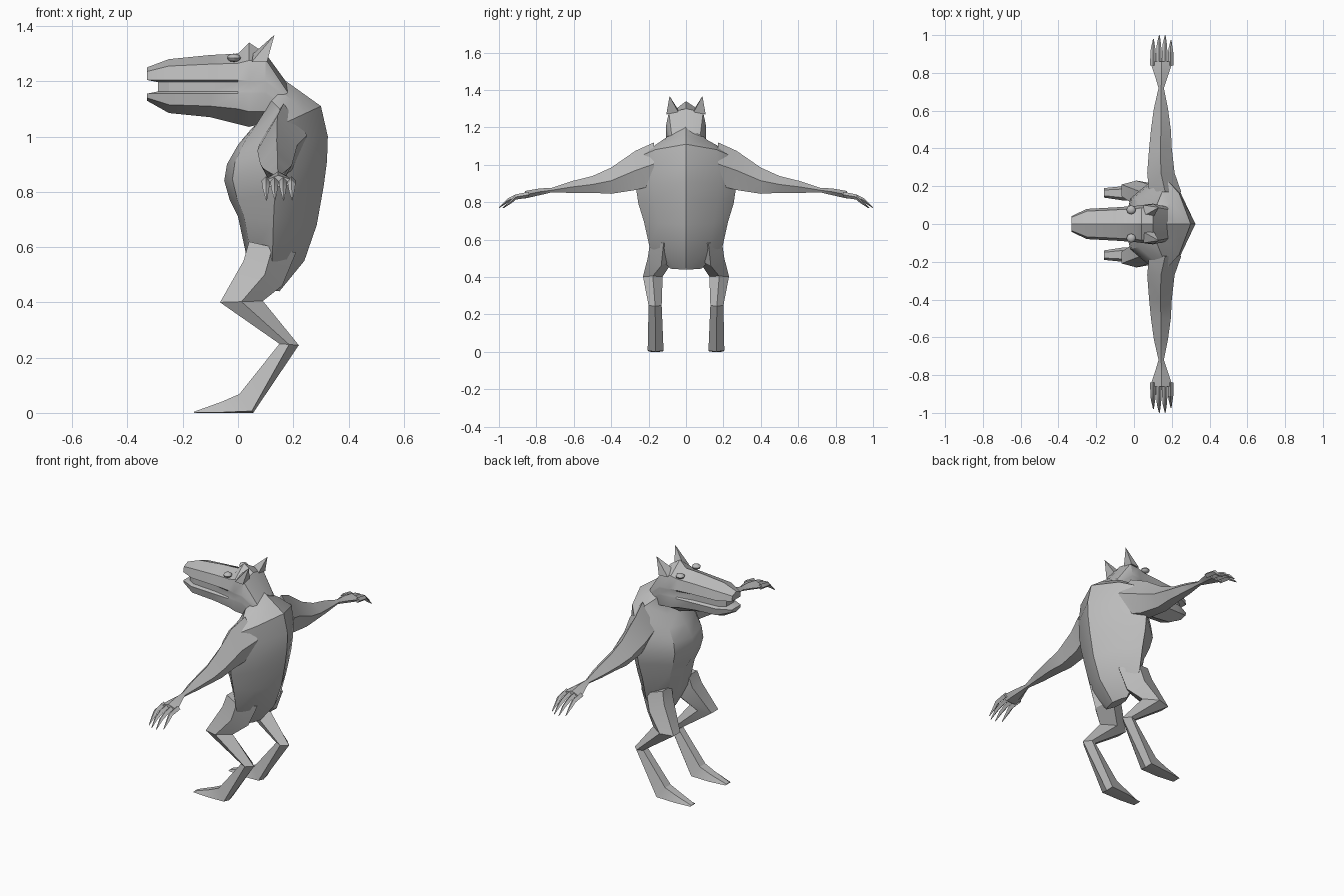
import bpy, bmesh, math
from mathutils import Vector

cube = bpy.data.objects.get("Cube")
if cube:
    bpy.data.objects.remove(cube, do_unlink=True)

grey = bpy.data.materials.new("plain grey")
grey.use_nodes = True
COLOUR = (0.5, 0.5, 0.5, 1)
grey.diffuse_color = COLOUR
grey.node_tree.nodes["Principled BSDF"].inputs["Base Color"].default_value = COLOUR


def finish(bm, name, angle=28):
    bmesh.ops.remove_doubles(bm, verts=bm.verts, dist=0.0005)
    bmesh.ops.recalc_face_normals(bm, faces=bm.faces)
    mesh = bpy.data.meshes.new(name)
    bm.to_mesh(mesh)
    bm.free()
    mesh.materials.append(grey)
    obj = bpy.data.objects.new(name, mesh)
    bpy.context.collection.objects.link(obj)
    bpy.ops.object.select_all(action='DESELECT')
    obj.select_set(True)
    bpy.context.view_layer.objects.active = obj
    bpy.ops.object.shade_smooth_by_angle(angle=math.radians(angle))
    return obj


def loft(name, rings, side=1):
    """Skin a list of equal rings and close both ends with strips."""
    bm = bmesh.new()
    loops = [[bm.verts.new((x, y * side, z)) for x, y, z in ring] for ring in rings]
    n = len(loops[0])
    for a, b in zip(loops, loops[1:]):
        for i in range(n):
            j = (i + 1) % n
            bm.faces.new((a[i], a[j], b[j], b[i]))
    for end in (loops[0], loops[-1]):
        for i in range(n // 2):
            ids = list(dict.fromkeys((i, i + 1, n - 2 - i, n - 1 - i)))
            if len(ids) > 2:
                bm.faces.new([end[k] for k in ids])
    return finish(bm, name)


def mirrored(half):
    return half + [(x, -y, z) for x, y, z in reversed(half)]


def mix(a, b, t):
    return a + (b - a) * t


# Torso: front x, front z, back x, back z, half width, side fraction
def torso_ring(xf, zf, xb, zb, w, side):
    spots = ((0, 0), (0.08, 0.5), (side, 1), (mix(side, 1, 0.55), 0.66), (1, 0))
    return mirrored([(mix(xf, xb, t), w * k, mix(zf, zb, t)) for t, k in spots])


loft("torso", [torso_ring(*r) for r in (
    (0.08, 1.05, 0.16, 1.21, 0.10, 0.5),
    (0.05, 1.03, 0.23, 1.16, 0.17, 0.55),
    (0.0, 0.97, 0.30, 1.11, 0.245, 0.55),
    (-0.04, 0.90, 0.325, 1.0, 0.262, 0.5),
    (-0.05, 0.84, 0.322, 0.91, 0.267, 0.5),
    (-0.03, 0.77, 0.31, 0.82, 0.255, 0.48),
    (0.0, 0.71, 0.285, 0.68, 0.225, 0.45),
    (0.03, 0.57, 0.24, 0.55, 0.195, 0.45),
    (0.09, 0.45, 0.15, 0.44, 0.085, 0.5))])


# Head: x, half width, top, upper edge, lower edge, bottom, mouth depth, mouth x shift
def head_ring(x, w, top, up, low, bottom, groove, shift=0):
    lip = min(1.205, up - 0.02)
    jaw = min(1.155, lip - 0.04)
    return mirrored([(x, 0, top), (x, w * 0.85, up), (x, w, lip),
                     (x + shift, w * groove, lip - 0.008),
                     (x + shift, w * groove, jaw + 0.008),
                     (x, w, jaw), (x, w * 0.9, low), (x, 0, bottom)])


loft("head", [head_ring(*r) for r in (
    (-0.33, 0.042, 1.25, 1.235, 1.14, 1.13, 0.8, 0.04),
    (-0.25, 0.08, 1.28, 1.255, 1.115, 1.085, 0.75),
    (-0.1, 0.088, 1.295, 1.262, 1.11, 1.07, 0.82),
    (0.0, 0.095, 1.30, 1.265, 1.10, 1.045, 0.95),
    (0.04, 0.10, 1.34, 1.275, 1.09, 1.035, 1),
    (0.1, 0.108, 1.30, 1.28, 1.09, 1.05, 1),
    (0.18, 0.09, 1.19, 1.16, 1.08, 1.05, 1))])


# Arm and palm: y, front x, back x, bottom z, top z
def arm_ring(y, xf, xb, zb, zt):
    spots = ((0, 0.4), (0.5, 1), (1, 0.5), (0.75, 0), (0.25, 0))
    return [(mix(xf, xb, t), y, mix(zb, zt, k)) for t, k in spots]


ARM = ((0.17, 0.08, 0.25, 0.89, 1.12), (0.27, 0.07, 0.215, 0.865, 1.075),
       (0.40, 0.08, 0.20, 0.845, 0.985), (0.50, 0.09, 0.195, 0.85, 0.94),
       (0.61, 0.105, 0.18, 0.85, 0.913), (0.72, 0.13, 0.158, 0.852, 0.876),
       (0.78, 0.112, 0.178, 0.838, 0.874), (0.86, 0.085, 0.205, 0.82, 0.86))


# Leg: front x, front z, back x, back z, inner y, outer y, ridge fraction
def leg_ring(xf, zf, xb, zb, yi, yo, mid):
    spots = ((0, 0.2), (0, 0.8), (mid, 1), (1, 0.5), (mid, 0))
    return [(mix(xf, xb, t), mix(yi, yo, k), mix(zf, zb, t)) for t, k in spots]


LEG = ((0.04, 0.62, 0.21, 0.58, 0.05, 0.19, 0.5),
       (0.02, 0.55, 0.16, 0.46, 0.06, 0.205, 0.55),
       (-0.065, 0.40, 0.09, 0.405, 0.125, 0.23, 0.5),
       (0.15, 0.25, 0.22, 0.245, 0.13, 0.20, 0.5),
       (0.005, 0.068, 0.055, 0.0, 0.12, 0.205, 0.9),
       (-0.06, 0.04, -0.06, 0.0, 0.125, 0.20, 0.95),
       (-0.16, 0.004, -0.16, 0.0, 0.14, 0.19, 0.9))


def finger_ring(x, y, z, r):
    return [(x - r, y, z), (x, y, z + r), (x + r, y, z), (x, y, z - r)]


for side, label in ((1, "left"), (-1, "right")):
    loft(label + "_arm", [arm_ring(*r) for r in ARM], side)
    loft(label + "_leg", [leg_ring(*r) for r in LEG], side)

    # Clawed fingers
    for i, reach in enumerate((0.98, 1.0, 1.0, 0.975)):
        x = 0.101 + 0.031 * i
        loft(f"{label}_finger_{i + 1}", [
            finger_ring(x, 0.84, 0.84, 0.016),
            finger_ring(x, 0.91, 0.828, 0.014),
            finger_ring(x, reach - 0.045, 0.808, 0.011),
            finger_ring(x + 0.002, reach, 0.77, 0.002)], side)

    # Pointed ear
    bm = bmesh.new()
    base = [bm.verts.new((x, y * side, z)) for x, y, z in (
        (0.05, 0.10, 1.27), (0.055, 0.045, 1.30), (0.105, 0.04, 1.28), (0.105, 0.105, 1.27))]
    tip = bm.verts.new((0.132, 0.088 * side, 1.368))
    bm.faces.new(base)
    for i in range(4):
        bm.faces.new((base[i], base[(i + 1) % 4], tip))
    finish(bm, label + "_ear")

    # Eye
    bm = bmesh.new()
    bmesh.ops.create_uvsphere(bm, u_segments=8, v_segments=6, radius=1)
    for v in bm.verts:
        v.co = Vector((v.co.x * 0.025, v.co.y * 0.024, v.co.z * 0.015))
        v.co += Vector((-0.015, 0.075 * side, 1.285))
    finish(bm, label + "_eye", 40)
